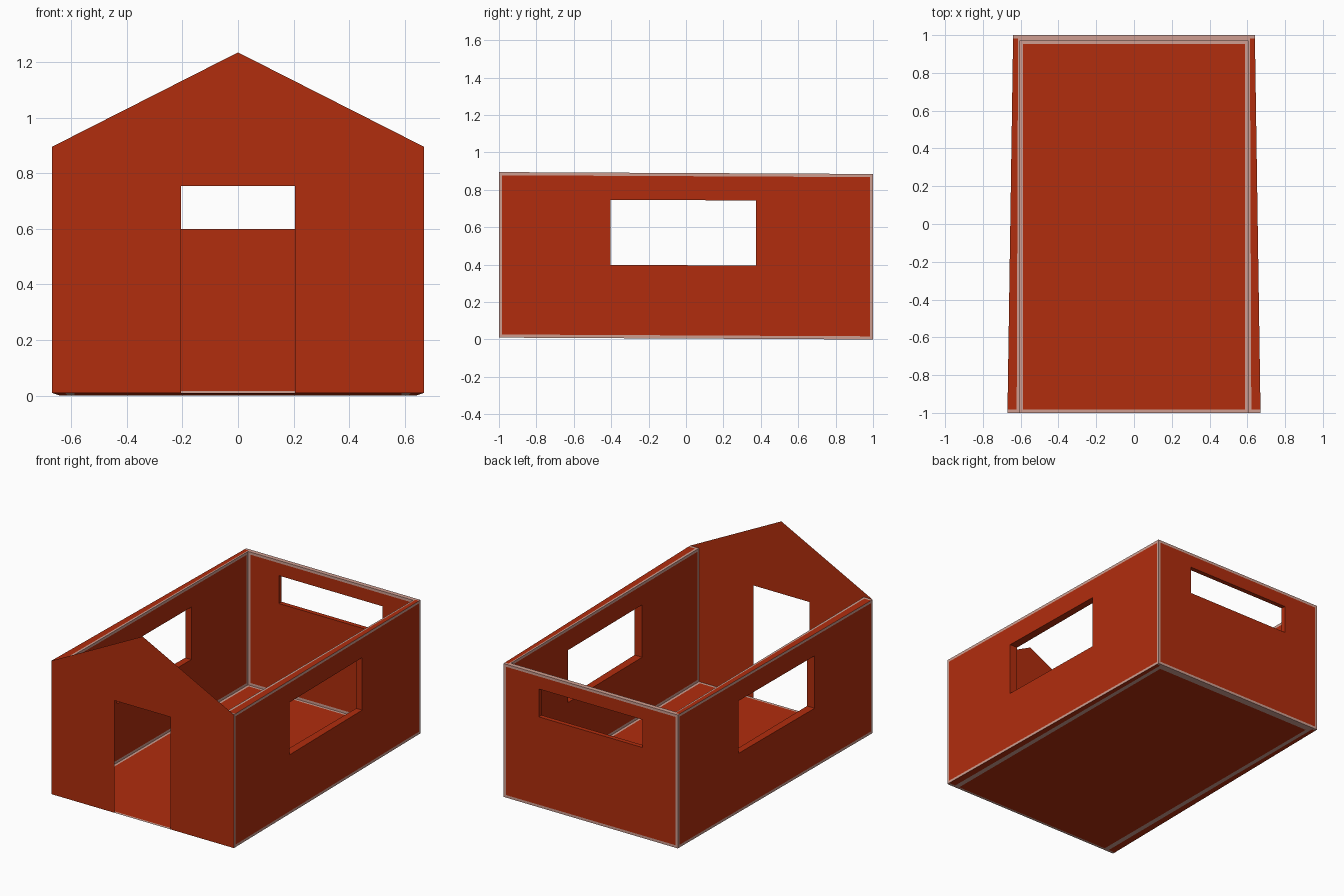
import bpy, bmesh

if "Cube" in bpy.data.objects:
    bpy.data.objects.remove(bpy.data.objects["Cube"])

B = 0.017          # width of the pale trim
XI = 0.605         # inner half width
H = 0.885          # wall height
YB = 0.97          # inner face of the back wall


def material(name, col):
    m = bpy.data.materials.new(name)
    m.diffuse_color = (*col, 1)
    m.use_nodes = True
    m.node_tree.nodes["Principled BSDF"].inputs["Base Color"].default_value = m.diffuse_color
    return m


MATS = [material("brick red", (0.44, 0.026, 0.004)),
        material("pale trim", (0.62, 0.34, 0.28))]


def xo(y):
    """Outer half width, narrowing slightly toward the back."""
    return 0.655 - 0.015 * y


def finish(name, bm):
    bmesh.ops.remove_doubles(bm, verts=bm.verts, dist=0.0002)
    bmesh.ops.recalc_face_normals(bm, faces=bm.faces)
    for v in bm.verts:                       # whole house dips slightly to the back
        v.co.z += 0.005 * (1 - v.co.y)
    me = bpy.data.meshes.new(name)
    bm.to_mesh(me)
    bm.free()
    for m in MATS:
        me.materials.append(m)
    ob = bpy.data.objects.new(name, me)
    bpy.context.collection.objects.link(ob)


def quad(bm, pts, mat=0):
    f = bm.faces.new([bm.verts.new(p) for p in pts])
    f.material_index = mat


def panel(bm, u0, u1, v0, v1, place, hole=None, bu=B, bv=(B, B)):
    """Bordered rectangle, with an optional window opening."""
    us = {u0, u0 + bu, u1 - bu, u1}
    vs = {v0, v0 + bv[0], v1 - bv[1], v1}
    if hole:
        us |= {hole[0], hole[1]}
        vs |= {hole[2], hole[3]}
    us, vs = sorted(us), sorted(vs)
    for a, b in zip(us, us[1:]):
        for c, d in zip(vs, vs[1:]):
            mu, mv = (a + b) / 2, (c + d) / 2
            if hole and hole[0] < mu < hole[1] and hole[2] < mv < hole[3]:
                continue
            rim = (mu < u0 + bu or mu > u1 - bu or
                   mv < v0 + bv[0] or mv > v1 - bv[1])
            quad(bm, [place(a, c), place(b, c), place(b, d), place(a, d)], int(rim))


def jambs(bm, hole, inner, outer):
    """Faces lining a window opening."""
    a, b, c, d = hole
    ring = [(a, c), (b, c), (b, d), (a, d)]
    for p, q in zip(ring, ring[1:] + ring[:1]):
        quad(bm, [inner(*p), inner(*q), outer(*q), outer(*p)])


# Side walls with windows
for s, name in ((-1, "left_wall"), (1, "right_wall")):
    bm = bmesh.new()
    win = (-0.405, 0.375, 0.392, 0.74)
    inner = lambda y, z: (s * XI, y, z)
    outer = lambda y, z: (s * xo(y), y, z)
    panel(bm, -1, YB, 0, H, inner, win)
    panel(bm, -1, 1, 0, H, outer, win)
    jambs(bm, win, inner, outer)
    for z in (0, H):
        panel(bm, -1, 1, 0, 1,
              lambda y, t: (s * (XI + t * (xo(y) - XI)), y, z), bv=(0.25, 0.0))
    finish(name, bm)

# Back wall with a wide window
bm = bmesh.new()
win = (-0.38, 0.38, 0.6, 0.785)
inner = lambda x, z: (x, YB, z)
outer = lambda x, z: (x, 1, z)
panel(bm, -XI, XI, 0, H, inner, win)
panel(bm, -xo(1), xo(1), 0, H, outer, win)
jambs(bm, win, inner, outer)
for z in (0, H):
    quad(bm, [(-XI, YB, z), (XI, YB, z), (XI, 1, z), (-XI, 1, z)], 1)
finish("back_wall", bm)

# Floor sheet
bm = bmesh.new()
panel(bm, -XI, XI, -1, YB, lambda x, y: (x, y, 0))
finish("floor", bm)

# Front gable sheet with doorway
bm = bmesh.new()
half = [(0.205, 0), (0.67, 0), (0.67, H), (0, 1.225)]
left = [(-x, z) for x, z in reversed(half[:3])]
outline = half + left + [(-0.205, 0.745), (0.205, 0.745)]
face = bm.faces.new([bm.verts.new((x, -1, z)) for x, z in outline])
rim = bmesh.ops.inset_region(bm, faces=[face], thickness=B, use_even_offset=True,
                             use_boundary=True)["faces"]
for f in rim:
    f.material_index = 1
finish("front_gable", bm)
